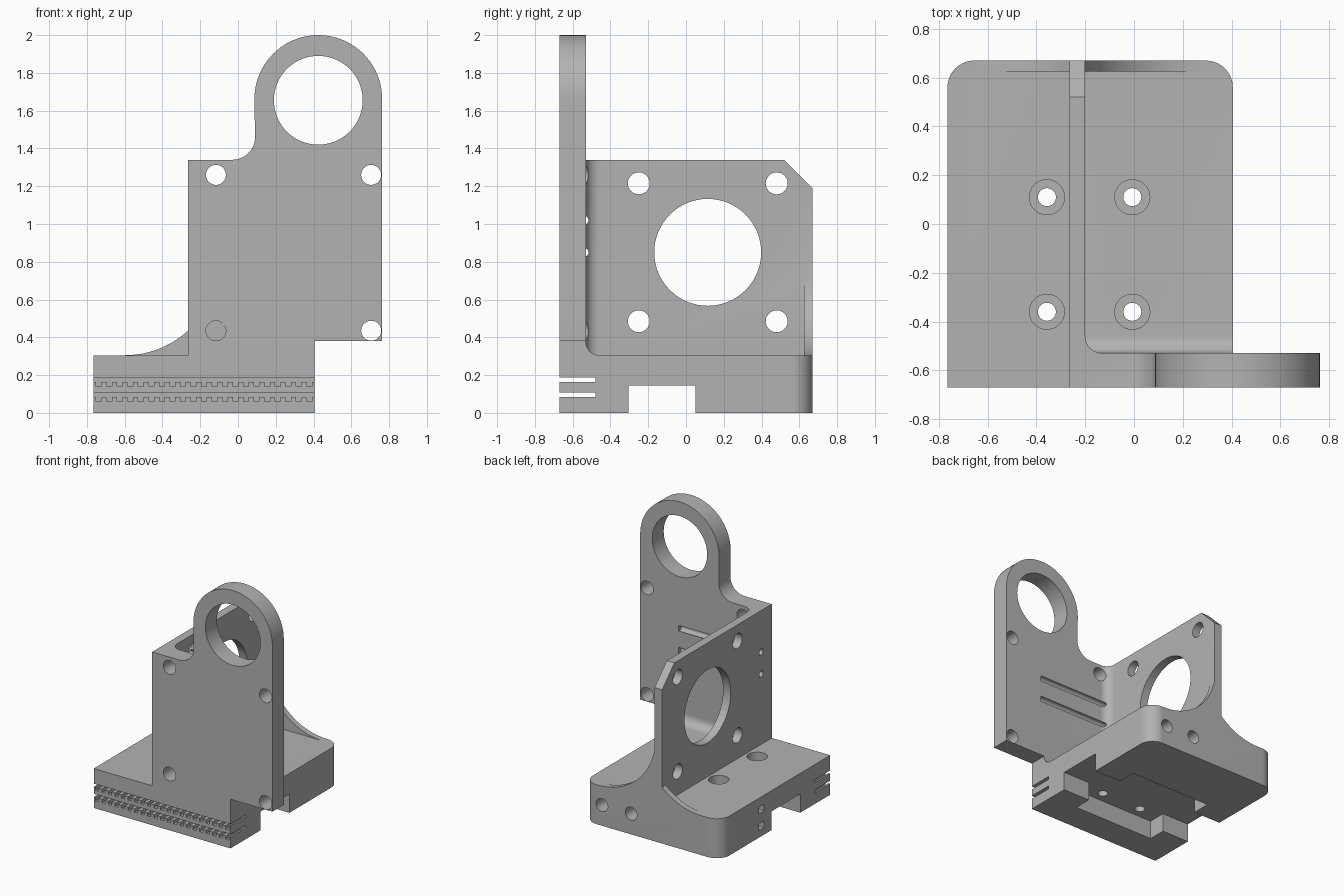
import bpy, bmesh
from math import sin, cos, radians, sqrt

cube = bpy.data.objects.get("Cube")
if cube:
    bpy.data.objects.remove(cube, do_unlink=True)

grey = bpy.data.materials.new("plain_grey")
grey.use_nodes = True
grey.diffuse_color = (0.45, 0.45, 0.45, 1)
grey.node_tree.nodes["Principled BSDF"].inputs["Base Color"].default_value = (0.45, 0.45, 0.45, 1)


def arc(cx, cy, r, a0, a1, n=16):
    steps = [radians(a0 + (a1 - a0) * i / n) for i in range(n + 1)]
    return [(cx + r * cos(a), cy + r * sin(a)) for a in steps]


def circle(cx, cy, r, n=48):
    return arc(cx, cy, r, 0, 360, n)[:-1]


def rect(u0, u1, v0, v1):
    return [(u0, v0), (u1, v0), (u1, v1), (u0, v1)]


def prism(name, pts, axis, lo, hi):
    """Extrude a 2D profile along the x, y or z axis."""
    place = {"x": lambda u, v, w: (w, u, v),
             "y": lambda u, v, w: (u, w, v),
             "z": lambda u, v, w: (u, v, w)}[axis]
    bm = bmesh.new()
    ends = [[bm.verts.new(place(u, v, w)) for u, v in pts] for w in (lo, hi)]
    bm.faces.new(ends[0])
    bm.faces.new(ends[1][::-1])
    for i in range(len(pts)):
        j = (i + 1) % len(pts)
        bm.faces.new((ends[0][i], ends[1][i], ends[1][j], ends[0][j]))
    bmesh.ops.recalc_face_normals(bm, faces=bm.faces)
    mesh = bpy.data.meshes.new(name)
    bm.to_mesh(mesh)
    bm.free()
    obj = bpy.data.objects.new(name, mesh)
    bpy.context.collection.objects.link(obj)
    mesh.materials.append(grey)
    return obj


def combine(body, tool, operation):
    tool.hide_render = True
    mod = body.modifiers.new(operation, "BOOLEAN")
    mod.operation, mod.solver, mod.object = operation, "EXACT", tool
    bpy.context.view_layer.objects.active = body
    bpy.ops.object.modifier_apply(modifier=mod.name)
    bpy.data.objects.remove(tool, do_unlink=True)


XL, XR, Y, TOP = -0.765, 0.405, 0.67, 0.305      # base limits
WL, WR, PB, WT = -0.265, -0.2, -0.53, 1.34       # wall sides, plate back, wall top

# Base block with rounded back corners
profile = [(XL, -Y), (XR, -Y)]
profile += arc(XR - 0.11, Y - 0.11, 0.11, 0, 90) + arc(XL + 0.11, Y - 0.11, 0.11, 90, 180)
body = prism("bracket_body", profile, "z", 0, TOP)


def add(*args):
    combine(body, prism("addition", *args), "UNION")


def cut(*args):
    combine(body, prism("cutter", *args), "DIFFERENCE")


# Front plate with the ring lobe
plate = [(WL, 0.25), (XR, 0.25), (XR, 0.38), (0.763, 0.38)]
plate += arc(0.425, 1.662, 0.338, 0, 180, 48)
plate += arc(-0.03, 1.46, 0.12, 0, -90) + [(WL, WT)]
add(plate, "y", -Y, PB)

# Upright motor wall with a chamfered back corner
add([(-Y, 0.25), (Y, 0.25), (Y, 1.19), (0.52, WT), (-Y, WT)], "x", WL, WR)

# Curved ribs on both sides of the wall
R = 0.5
for side, face, height in ((1, WR, 0.395), (-1, WL, 0.13)):
    reach = sqrt(R * R - (R - height) ** 2)
    tail = face + side * reach
    rib = []
    for i in range(17):
        d = reach * i / 16
        rib.append((tail - side * d, TOP + R - sqrt(R * R - d * d)))
    middle = (WL + WR) / 2
    rib += [(middle, TOP + height), (middle, 0.27), (tail, 0.27)]
    add(rib, "y", 0.625, Y)

# Inside fillets along the plate
F = 0.07


def fillet(u, v):
    e = 0.02
    return [(u - e, v - e), (u + F, v - e)] + arc(u + F, v + F, F, -90, -180, 10) + [(u - e, v + F)]


add(fillet(PB, TOP), "x", WR - 0.02, XR)
add(fillet(WR, PB), "z", 0.28, WT)

# Ring opening and plate bolt holes
cut(circle(0.425, 1.655, 0.235, 64), "y", -0.8, -0.4)
for x, z in ((-0.117, 1.26), (0.705, 1.26), (0.705, 0.435), (-0.117, 0.435)):
    cut(circle(x, z, 0.053, 32), "y", -0.8, -0.4)

# Motor opening and bolt holes in the wall
cut(circle(0.115, 0.85, 0.283, 64), "x", -0.35, -0.1)
for y in (-0.25, 0.48):
    for z in (0.485, 1.215):
        cut(circle(y, z, 0.058, 32), "x", -0.35, -0.1)

# Narrow tie channels behind the plate
for z in (0.85, 1.02):
    cut(circle(-0.54, z, 0.024, 16), "x", -0.4, 0.435)

# Underside channel widening into a carriage pocket
cross = [(-1, -0.305), (-0.53, -0.305), (-0.53, -0.445), (0.17, -0.445), (0.17, -0.305), (1, -0.305),
         (1, 0.05), (0.17, 0.05), (0.17, 0.195), (-0.53, 0.195), (-0.53, 0.05), (-1, 0.05)]
cut(cross, "z", -0.1, 0.145)

# Counterbored carriage holes
for x in (-0.357, -0.007):
    for y in (-0.36, 0.11):
        cut(circle(x, y, 0.037, 32), "z", 0.1, 0.4)
        cut(circle(x, y, 0.072, 32), "z", 0.22, 0.33)

# Toothed belt slits in the front edge
PITCH = (XR - XL) / 21
for z in (0.085, 0.164):
    comb = [(XR + 0.1, z), (XR + 0.1, z + 0.024), (XL - 0.1, z + 0.024), (XL - 0.1, z)]
    for i in range(21):
        a = XL + PITCH * (i + 0.25)
        b = a + PITCH / 2
        comb += [(a, z), (a, z - 0.025), (b, z - 0.025), (b, z)]
    cut(comb, "y", -0.8, -0.48)

# Blind holes in the back and square nut slots in the side
for x in (0.25, 0.0):
    cut(circle(x, 0.16, 0.05, 32), "y", 0.35, 0.8)
for z in (0.08, 0.21):
    cut(rect(0.14, 0.2, z - 0.025, z + 0.025), "x", -0.9, -0.65)

# Smooth the curved faces, keep edges sharp
body.select_set(True)
bpy.context.view_layer.objects.active = body
bpy.ops.object.shade_smooth_by_angle(angle=radians(30))
